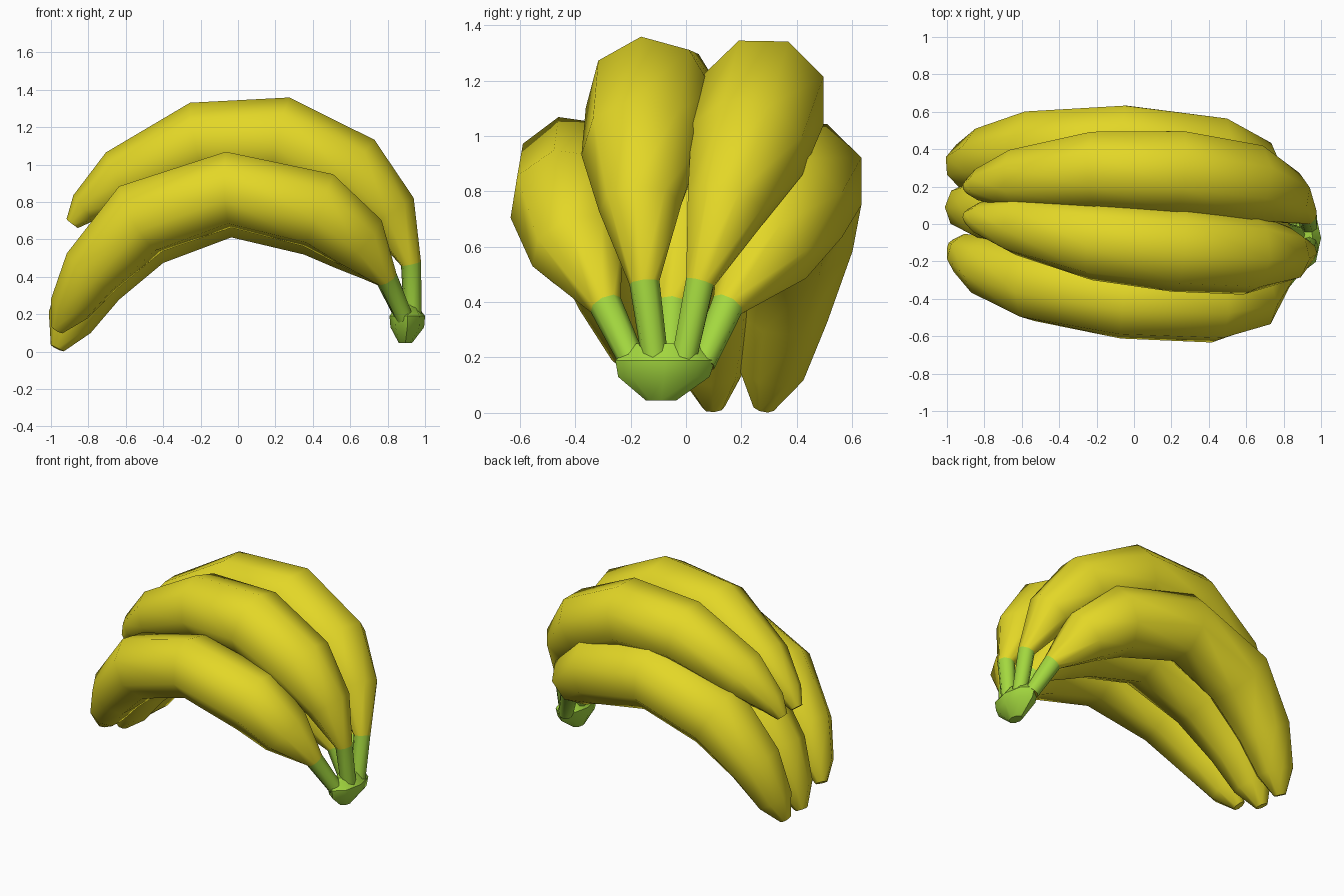
import bpy, bmesh, math
from mathutils import Vector

if "Cube" in bpy.data.objects:
    bpy.data.objects.remove(bpy.data.objects["Cube"])


def material(name, rgb):
    m = bpy.data.materials.new(name)
    m.diffuse_color = (*rgb, 1)
    m.use_nodes = True
    m.node_tree.nodes["Principled BSDF"].inputs["Base Color"].default_value = m.diffuse_color
    return m


YELLOW = material("banana yellow", (0.77, 0.68, 0.02))
GREEN = material("stem green", (0.37, 0.69, 0.05))
SIDES = 8


def finish(bm, name, mats, angle):
    bmesh.ops.recalc_face_normals(bm, faces=bm.faces)
    me = bpy.data.meshes.new(name)
    bm.to_mesh(me)
    bm.free()
    ob = bpy.data.objects.new(name, me)
    bpy.context.collection.objects.link(ob)
    for m in mats:
        me.materials.append(m)
    bpy.ops.object.select_all(action='DESELECT')
    ob.select_set(True)
    bpy.context.view_layer.objects.active = ob
    bpy.ops.object.shade_smooth_by_angle(angle=math.radians(angle))


def loft(bm, rings):
    """Skin closed rings; returns the faces of each band."""
    bands = []
    for a, b in zip(rings, rings[1:]):
        n = len(a)
        bands.append([bm.faces.new((a[i], a[(i + 1) % n], b[(i + 1) % n], b[i]))
                      for i in range(n)])
    bm.faces.new(rings[0])
    bm.faces.new(rings[-1])
    return bands


def banana(name, profile, ys, roll=0.0):
    """Sweep octagons along a bent spine; the last band is the green stem."""
    bm = bmesh.new()
    pts = [Vector((x, y, z)) for (x, z, r), y in zip(profile, ys)]
    rings = []
    for i, p in enumerate(pts):
        t = (pts[min(i + 1, len(pts) - 1)] - pts[max(i - 1, 0)]).normalized()
        side = Vector((0, 1, 0))
        side = (side - t * side.dot(t)).normalized()
        up = t.cross(side)
        r = profile[i][2]
        rings.append([bm.verts.new(p + r * (side * math.cos(a) + up * math.sin(a)))
                      for a in (2 * math.pi * k / SIDES + math.radians(roll)
                                for k in range(SIDES))])
    for f in loft(bm, rings)[-1]:
        f.material_index = 1
    finish(bm, name, [YELLOW, GREEN], 50)


# Spines as (x, z, radius), from tip to stem
lower = [(-0.965, 0.02, 0.04), (-0.9, 0.155, 0.125), (-0.78, 0.385, 0.18),
         (-0.52, 0.67, 0.23), (-0.05, 0.835, 0.225), (0.43, 0.73, 0.225),
         (0.64, 0.58, 0.18), (0.795, 0.39, 0.06), (0.89, 0.18, 0.048)]
raised = [(-0.965, 0.12, 0.04), (-0.9, 0.23, 0.115), (-0.78, 0.43, 0.17),
          (-0.52, 0.71, 0.215), (-0.05, 0.865, 0.21), (0.43, 0.755, 0.215),
          (0.64, 0.59, 0.175), (0.795, 0.39, 0.06), (0.89, 0.18, 0.048)]
upper = [(-0.885, 0.685, 0.04), (-0.82, 0.77, 0.09), (-0.62, 0.92, 0.17),
         (-0.2, 1.12, 0.22), (0.23, 1.13, 0.235), (0.61, 0.95, 0.22),
         (0.815, 0.74, 0.15), (0.925, 0.47, 0.055), (0.935, 0.18, 0.048)]

# Lower row
banana("lower_front_banana", raised,
       [-0.12, -0.16, -0.225, -0.315, -0.41, -0.425, -0.39, -0.29, -0.19], 14)
banana("lower_middle_banana", lower,
       [0.10, 0.09, 0.08, 0.06, 0.03, 0.0, -0.02, -0.05, -0.06])
banana("lower_back_banana", lower,
       [0.28, 0.31, 0.345, 0.39, 0.425, 0.36, 0.28, 0.15, 0.06], 22.5)
# Upper row
banana("upper_front_banana", upper,
       [0.04, 0.03, 0.0, -0.085, -0.13, -0.16, -0.165, -0.15, -0.11], 8)
banana("upper_back_banana", upper,
       [0.20, 0.21, 0.24, 0.29, 0.28, 0.22, 0.14, 0.05, -0.01], 22.5)

# Crown joining the stems: (z, x centre, x half, y centre, y half)
bm = bmesh.new()
rings = []
for z, cx, hx, cy, hy in [(0.045, 0.895, 0.035, -0.09, 0.055),
                          (0.13, 0.905, 0.09, -0.08, 0.165),
                          (0.19, 0.905, 0.095, -0.075, 0.18),
                          (0.25, 0.905, 0.05, -0.07, 0.11)]:
    rings.append([bm.verts.new((cx + hx * math.cos(a), cy + hy * math.sin(a), z))
                  for a in (2 * math.pi * k / SIDES for k in range(SIDES))])
loft(bm, rings)
finish(bm, "crown", [GREEN], 40)
